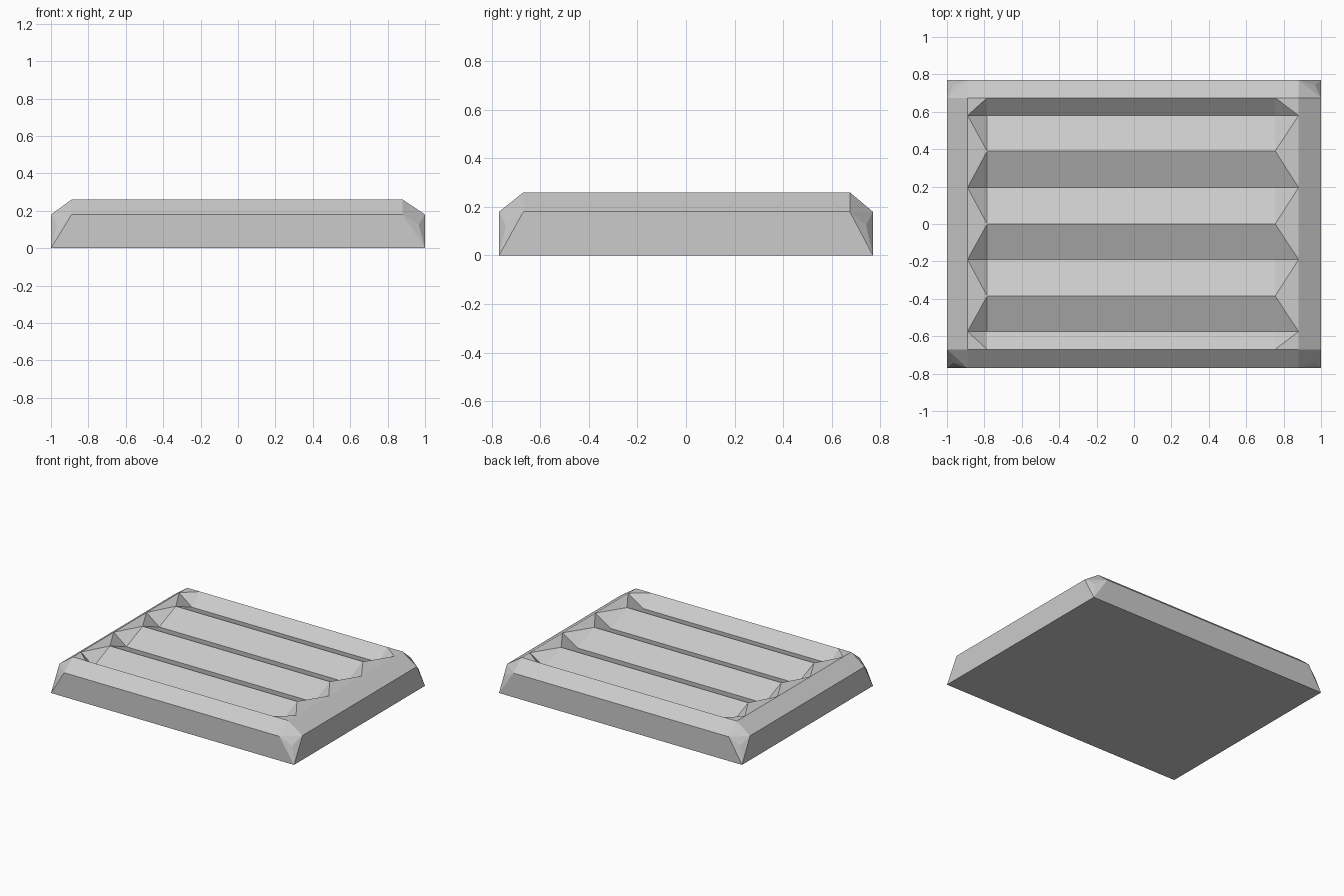
import bpy, bmesh

if "Cube" in bpy.data.objects:
    bpy.data.objects.remove(bpy.data.objects["Cube"])

TOP, SHOULDER, GROOVE = 0.26, 0.18, 0.18
HX, HY = 1.0, 0.77                      # outer half sizes
RIM_X = {-1: -0.89, 1: 0.88}            # top rim corners
RIM_Y = {-1: -0.67, 1: 0.675}
SLAT_X = {-1: -0.785, 1: 0.755}         # ends of the ridges
# ridge, valley, ridge ... from front to back
ROWS = [-0.67, -0.575, -0.385, -0.19, 0.0, 0.195, 0.39, 0.58, 0.675]

bm = bmesh.new()

# Outer block: chamfered rim with faceted corners
for sx in (-1, 1):
    for sy in (-1, 1):
        rx, ry = RIM_X[sx], RIM_Y[sy]
        for co in ((sx * HX, sy * HY, 0), (sx * HX, ry, SHOULDER),
                   (rx, sy * HY, SHOULDER), (rx, ry, TOP),
                   (sx * 0.967, sy * 0.742, 0.125)):
            bm.verts.new(co)
bmesh.ops.convex_hull(bm, input=bm.verts[:])
bmesh.ops.recalc_face_normals(bm, faces=bm.faces[:])
lid = [f for f in bm.faces if all(v.co.z > TOP - 0.005 for v in f.verts)]
bmesh.ops.delete(bm, geom=lid, context='FACES')


def up_face(*points):
    """Add a face that looks upwards."""
    f = bm.faces.new([bm.verts.new(p) for p in points])
    f.normal_update()
    if f.normal.z < 0:
        f.normal_flip()


def row(i, x):
    return (x, ROWS[i], GROOVE if i % 2 else TOP)


last = len(ROWS) - 1

# Sloped slats
for i in range(last):
    up_face(row(i, SLAT_X[-1]), row(i, SLAT_X[1]),
            row(i + 1, SLAT_X[1]), row(i + 1, SLAT_X[-1]))

for s in (-1, 1):
    rx, x = RIM_X[s], SLAT_X[s]
    # Sloped groove ends
    for i in range(1, last, 2):
        tip = (rx, ROWS[i], TOP)
        up_face(tip, row(i - 1, x), row(i, x))
        up_face(tip, row(i, x), row(i + 1, x))
    # Flat triangles joining ridges to the rim
    for i in range(0, last + 1, 2):
        a, b = max(i - 1, 0), min(i + 1, last)
        up_face((rx, ROWS[a], TOP), (rx, ROWS[b], TOP), row(i, x))

bmesh.ops.remove_doubles(bm, verts=bm.verts[:], dist=0.0005)
bmesh.ops.dissolve_limit(bm, angle_limit=0.01, verts=bm.verts[:], edges=bm.edges[:])
mesh = bpy.data.meshes.new("ridged_tray")
bm.to_mesh(mesh)
bm.free()
obj = bpy.data.objects.new("ridged_tray", mesh)
bpy.context.collection.objects.link(obj)
